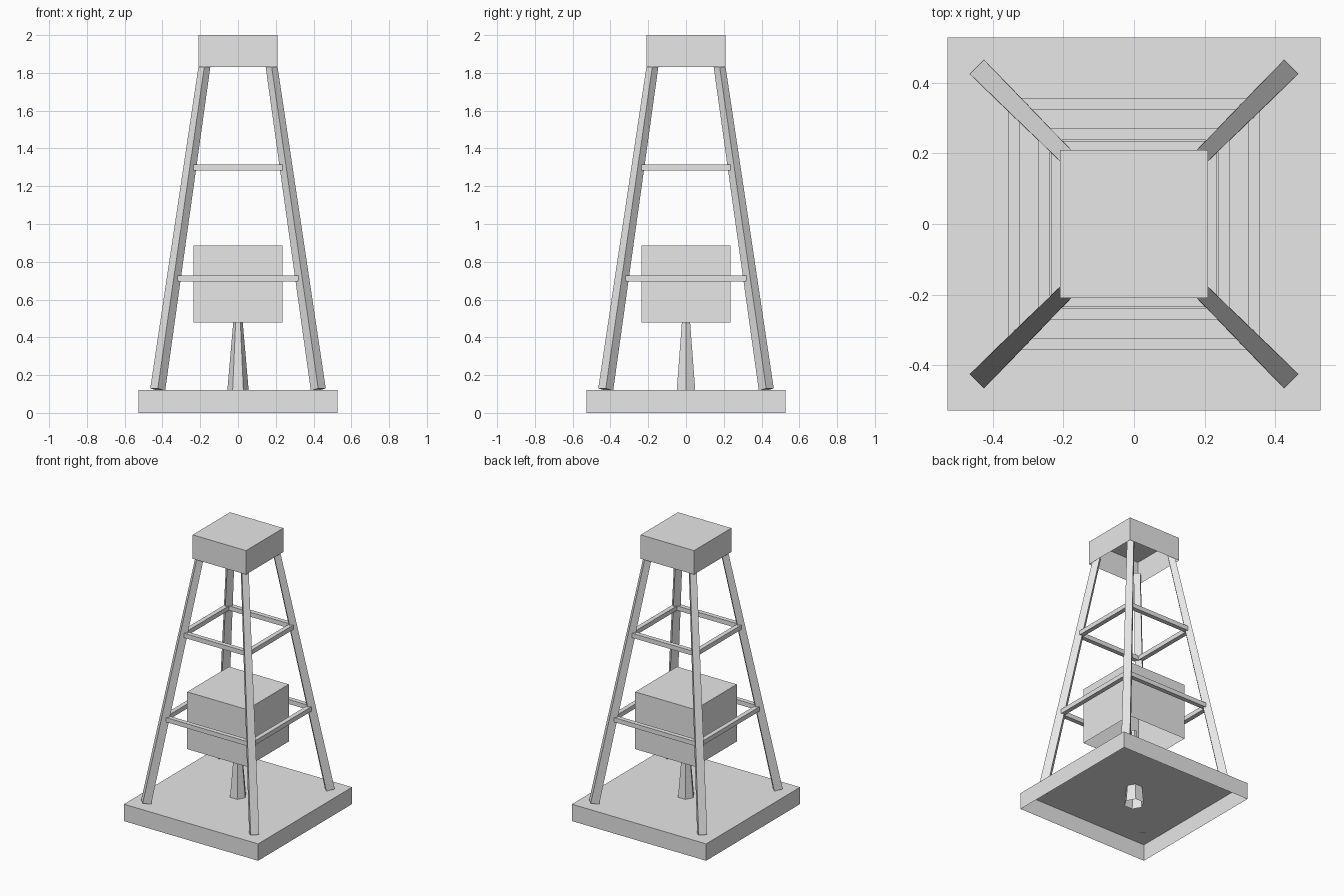
import bpy, bmesh, math
from mathutils import Vector, Matrix

if "Cube" in bpy.data.objects:
    bpy.data.objects.remove(bpy.data.objects["Cube"])

grey = bpy.data.materials.new("light_grey")
grey.diffuse_color = (0.8, 0.8, 0.8, 1)
grey.use_nodes = True
grey.node_tree.nodes["Principled BSDF"].inputs["Base Color"].default_value = grey.diffuse_color


def finish(name, bm):
    mesh = bpy.data.meshes.new(name)
    bm.to_mesh(mesh)
    bm.free()
    mesh.materials.append(grey)
    ob = bpy.data.objects.new(name, mesh)
    bpy.context.collection.objects.link(ob)


def box(name, center, size, open_bottom=False):
    bm = bmesh.new()
    bmesh.ops.create_cube(bm, size=1, matrix=Matrix.Translation(center) @ Matrix.Diagonal((*size, 1)))
    if open_bottom:
        bm.normal_update()
        down = [f for f in bm.faces if f.normal.z < -0.9]
        bmesh.ops.delete(bm, geom=down, context='FACES_ONLY')
    finish(name, bm)


def taper(name, start, end, r0, r1, sides, turn=0, capped=True):
    # tapered prism whose ends are square to its axis
    axis = (end - start).normalized()
    side = Vector((-axis.y, axis.x, 0))
    side = side.normalized() if side.length > 1e-4 else Vector((1, 0, 0))
    other = axis.cross(side)
    bm = bmesh.new()
    rings = []
    for c, r in ((start, r0), (end, r1)):
        angles = [turn + 2 * math.pi * i / sides for i in range(sides)]
        rings.append([bm.verts.new(c + r * (math.cos(a) * side + math.sin(a) * other)) for a in angles])
    lo, hi = rings
    for i in range(sides):
        j = (i + 1) % sides
        bm.faces.new((lo[i], lo[j], hi[j], hi[i]))
    if capped:
        bm.faces.new(lo[::-1])
    bm.faces.new(hi)
    finish(name, bm)


# hollow shells: base slab, hanging cabin, top cap
box("base", (0, 0, 0.06), (1.056, 1.056, 0.12), True)
box("cabin", (0, 0, 0.682), (0.47, 0.47, 0.407), True)
box("top_cap", (0, 0, 1.915), (0.42, 0.42, 0.17), True)

# six-sided post under the cabin
taper("center_post", Vector((0, 0, 0)), Vector((0, 0, 0.55)), 0.067, 0.019, 6, capped=False)

# four leaning legs
for sx in (-1, 1):
    for sy in (-1, 1):
        taper(f"leg_{'right' if sx > 0 else 'left'}_{'back' if sy > 0 else 'front'}",
              Vector((0.425 * sx, 0.425 * sy, 0.124)),
              Vector((0.171 * sx, 0.171 * sy, 1.88)), 0.04, 0.031, 4, math.pi / 4)

# two rings of rails between the legs
for level, z, d in (("lower", 0.711, 0.34), ("upper", 1.3, 0.254)):
    for s, fb, lr in ((-1, "front", "left"), (1, "back", "right")):
        length = 2 * d - 0.03
        box(f"{level}_rail_{fb}", (0, s * d, z), (length, 0.032, 0.032))
        box(f"{level}_rail_{lr}", (s * d, 0, z), (0.032, length, 0.032))
